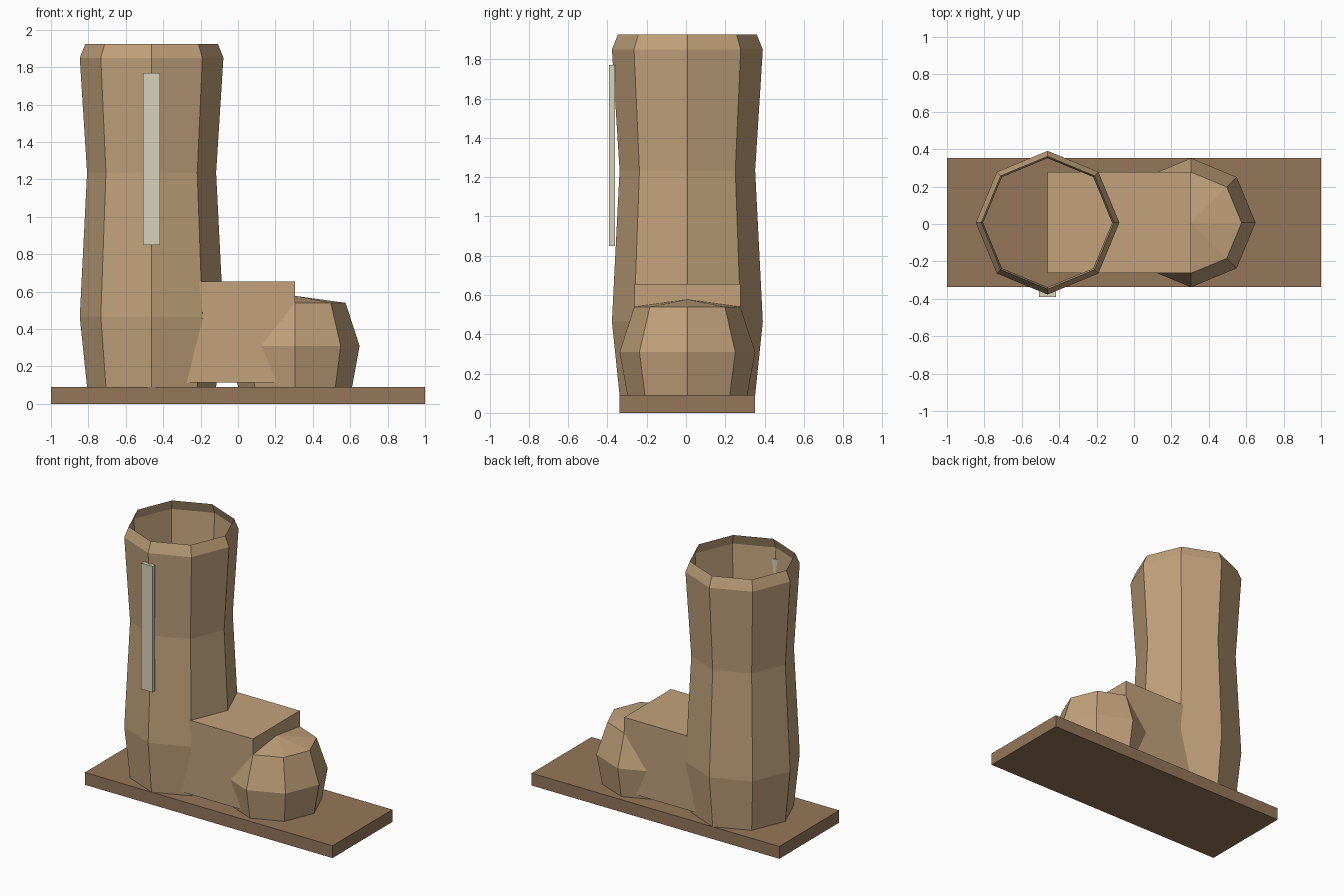
import bpy
import bmesh
from math import cos, sin, tau

cube = bpy.data.objects.get("Cube")
if cube:
    bpy.data.objects.remove(cube, do_unlink=True)

SIDES = 8
MID_Y = 0.007


def material(name, rgb):
    mat = bpy.data.materials.new(name)
    mat.use_nodes = True
    colour = (*rgb, 1)
    mat.diffuse_color = colour
    mat.node_tree.nodes["Principled BSDF"].inputs["Base Color"].default_value = colour
    return mat


def finish(name, bm, mat):
    bmesh.ops.recalc_face_normals(bm, faces=bm.faces)
    mesh = bpy.data.meshes.new(name)
    bm.to_mesh(mesh)
    bm.free()
    mesh.materials.append(mat)
    obj = bpy.data.objects.new(name, mesh)
    bpy.context.collection.objects.link(obj)
    return obj


def box(name, low, high, mat):
    bm = bmesh.new()
    bmesh.ops.create_cube(bm, size=1)
    for v in bm.verts:
        v.co = [(a + b) / 2 + c * (b - a) for a, b, c in zip(low, high, v.co)]
    return finish(name, bm, mat)


def lathe(name, x, profile, mat, apex=None, floor=False):
    """Faceted tube through (radius, height) rings, with optional pointed top and floor."""
    bm = bmesh.new()
    rings = [[bm.verts.new((x + r * cos(tau * i / SIDES), MID_Y + r * sin(tau * i / SIDES), z))
              for i in range(SIDES)] for r, z in profile]
    for lower, upper in zip(rings, rings[1:]):
        for i in range(SIDES):
            j = (i + 1) % SIDES
            bm.faces.new((lower[i], lower[j], upper[j], upper[i]))
    if floor:
        bm.faces.new(rings[0])
    if apex is not None:
        tip = bm.verts.new((x, MID_Y, apex))
        for i in range(SIDES):
            bm.faces.new((rings[-1][i], rings[-1][(i + 1) % SIDES], tip))
    return finish(name, bm, mat)


leather = material("tan leather", (0.54, 0.36, 0.20))
brown = material("dark brown sole", (0.30, 0.18, 0.10))
cream = material("cream trim", (0.69, 0.64, 0.50))

# Flat sole plate
box("sole", (-1, MID_Y - 0.345, 0), (1, MID_Y + 0.345, 0.09), brown)

# Open leg tube with a pinched waist and a rim turned inward
lathe("shaft", -0.462,
      [(0.345, 0.09), (0.384, 0.465), (0.345, 1.235), (0.384, 1.85), (0.354, 1.925)], leather)

# Instep block, raised slightly off the sole
box("instep", (-0.462, MID_Y - 0.27, 0.115), (0.305, MID_Y + 0.27, 0.655), leather)

# Rounded toe cap with a shallow peak
lathe("toe_cap", 0.305, [(0.305, 0.09), (0.345, 0.31), (0.27, 0.54)], leather,
      apex=0.577, floor=True)

# Trim strip on the front of the leg
box("trim_strip", (-0.508, -0.391, 0.85), (-0.416, -0.362, 1.77), cream)
